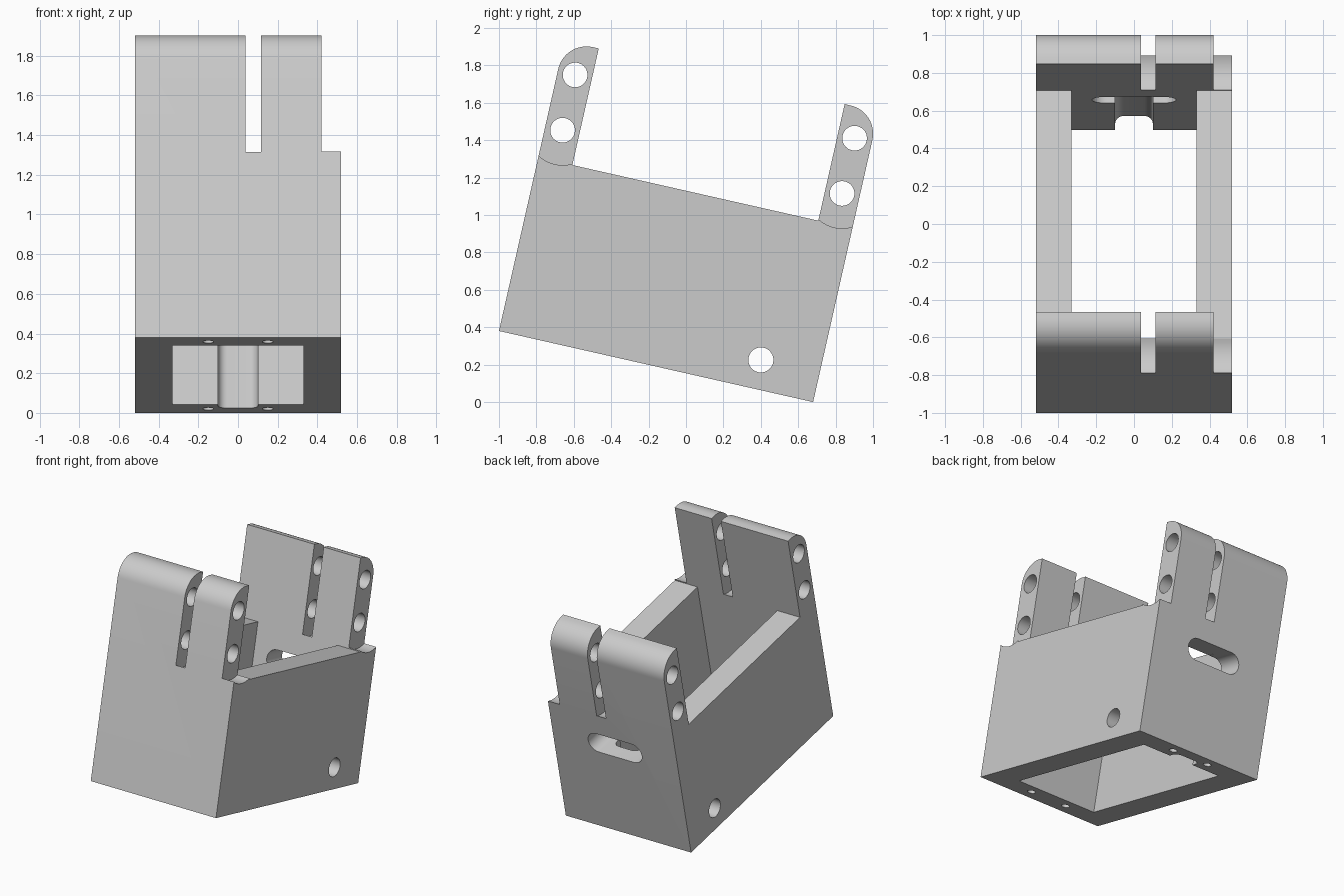
import bpy, bmesh
from math import sin, cos, pi, radians
from mathutils import Matrix, Vector

cube = bpy.data.objects.get("Cube")
if cube:
    bpy.data.objects.remove(cube, do_unlink=True)

# Main dimensions in the untilted frame: x across, v along, w up
HALF, LENGTH, RIM, TOP = 0.518, 1.722, 0.952, 1.591
WALL, ROUND, TILT = 0.187, 0.155, radians(12.75)
PIN = 0.095

grey = bpy.data.materials.new("light_grey")
grey.use_nodes = True
grey.diffuse_color = (0.6, 0.6, 0.6, 1)
grey.node_tree.nodes["Principled BSDF"].inputs["Base Color"].default_value = (0.6, 0.6, 0.6, 1)


def arc(cx, cy, r, start, end, n=16):
    angles = [radians(start + (end - start) * i / n) for i in range(n + 1)]
    return [(cx + r * cos(a), cy + r * sin(a)) for a in angles]


def circle(cx, cy, r, n=40):
    return arc(cx, cy, r, 0, 360, n)[:-1]


def rect(a0, b0, a1, b1):
    return [(a0, b0), (a1, b0), (a1, b1), (a0, b1)]


def prism(name, points, axis, lo, hi):
    """Extrude a closed outline along one axis."""
    place = {"x": lambda a, b: (lo, a, b),
             "v": lambda a, b: (a, lo, b),
             "w": lambda a, b: (a, b, lo)}[axis]
    step = {"x": (hi - lo, 0, 0), "v": (0, hi - lo, 0), "w": (0, 0, hi - lo)}[axis]
    bm = bmesh.new()
    face = bm.faces.new([bm.verts.new(place(a, b)) for a, b in points])
    out = bmesh.ops.extrude_face_region(bm, geom=[face], use_keep_orig=True)
    bmesh.ops.translate(bm, vec=Vector(step),
                        verts=[e for e in out["geom"] if isinstance(e, bmesh.types.BMVert)])
    bmesh.ops.recalc_face_normals(bm, faces=bm.faces)
    mesh = bpy.data.meshes.new(name)
    bm.to_mesh(mesh)
    bm.free()
    ob = bpy.data.objects.new(name, mesh)
    bpy.context.collection.objects.link(ob)
    return ob


# Side outline: box with two upright ears, rounded on their outer corners
front_ear = [(WALL, RIM), (WALL, TOP)] + arc(ROUND, TOP - ROUND, ROUND, 90, 180)
back_ear = [(LENGTH - v, w) for v, w in reversed(front_ear)]
bracket = prism("tilted_bracket", [(0, 0), (LENGTH, 0)] + back_ear + front_ear, "x", -HALF, HALF)
bracket.data.materials.append(grey)

cutters = []


def cut(points, axis, lo, hi):
    cutters.append(prism("cutter", points, axis, lo, hi))


# Open cavity through the box
cut(rect(-0.33, WALL, 0.33, LENGTH - WALL), "w", -0.2, 1.2)

# Ear slots, end notches and pin holes, mirrored front to back
for flip in (False, True):
    def side(pts):
        return [(LENGTH - v, w) for v, w in pts] if flip else pts

    for r, x0, x1 in ((0.188, 0.038, 0.115), (0.185, 0.42, 0.7)):
        notch = arc(PIN, 1.12, r, 180, 360, 24) + [(PIN + r, 1.8), (PIN - r, 1.8)]
        cut(side(notch), "x", x0, x1)
    for w in (1.122, 1.425):
        cut(side(circle(PIN, w, 0.066)), "x", -0.8, 0.8)
    # Small screw holes in the underside
    for x in (-0.15, 0.15):
        cut(circle(x, LENGTH - 0.09 if flip else 0.1, 0.028, 20), "w", -0.1, 0.3)

# Cross hole low in both side walls
cut(circle(1.4, 0.158, 0.067), "x", -0.8, 0.8)

# Oblong window through the back wall
cut(arc(0.145, 0.722, 0.077, -90, 90) + arc(-0.145, 0.722, 0.077, 90, 270),
    "v", LENGTH - 0.3, LENGTH + 0.1)

# Rounded channel up the inner face of the back wall
depth, fillet = 1.612, 0.045
cut([(-0.1, 1.4), (0.1, 1.4)]
    + arc(0.1 - fillet, depth - fillet, fillet, 0, 90, 8)
    + arc(fillet - 0.1, depth - fillet, fillet, 90, 180, 8), "w", -0.1, 0.8)

for c in cutters:
    c.hide_render = True
    mod = bracket.modifiers.new("cut", "BOOLEAN")
    mod.operation = "DIFFERENCE"
    mod.solver = "EXACT"
    mod.object = c

# Bake the cuts and drop the cutters
bpy.context.view_layer.update()
graph = bpy.context.evaluated_depsgraph_get()
baked = bpy.data.meshes.new_from_object(bracket.evaluated_get(graph))
bracket.modifiers.clear()
bracket.data = baked
for c in cutters:
    bpy.data.objects.remove(c, do_unlink=True)
baked.materials.clear()
baked.materials.append(grey)

# Tilt the bracket so it rests on its lower back edge
baked.transform(Matrix.Translation((0, -1, LENGTH * sin(TILT))) @ Matrix.Rotation(-TILT, 4, "X"))

bpy.ops.object.select_all(action="DESELECT")
bracket.select_set(True)
bpy.context.view_layer.objects.active = bracket
bpy.ops.object.shade_smooth_by_angle(angle=radians(30))
